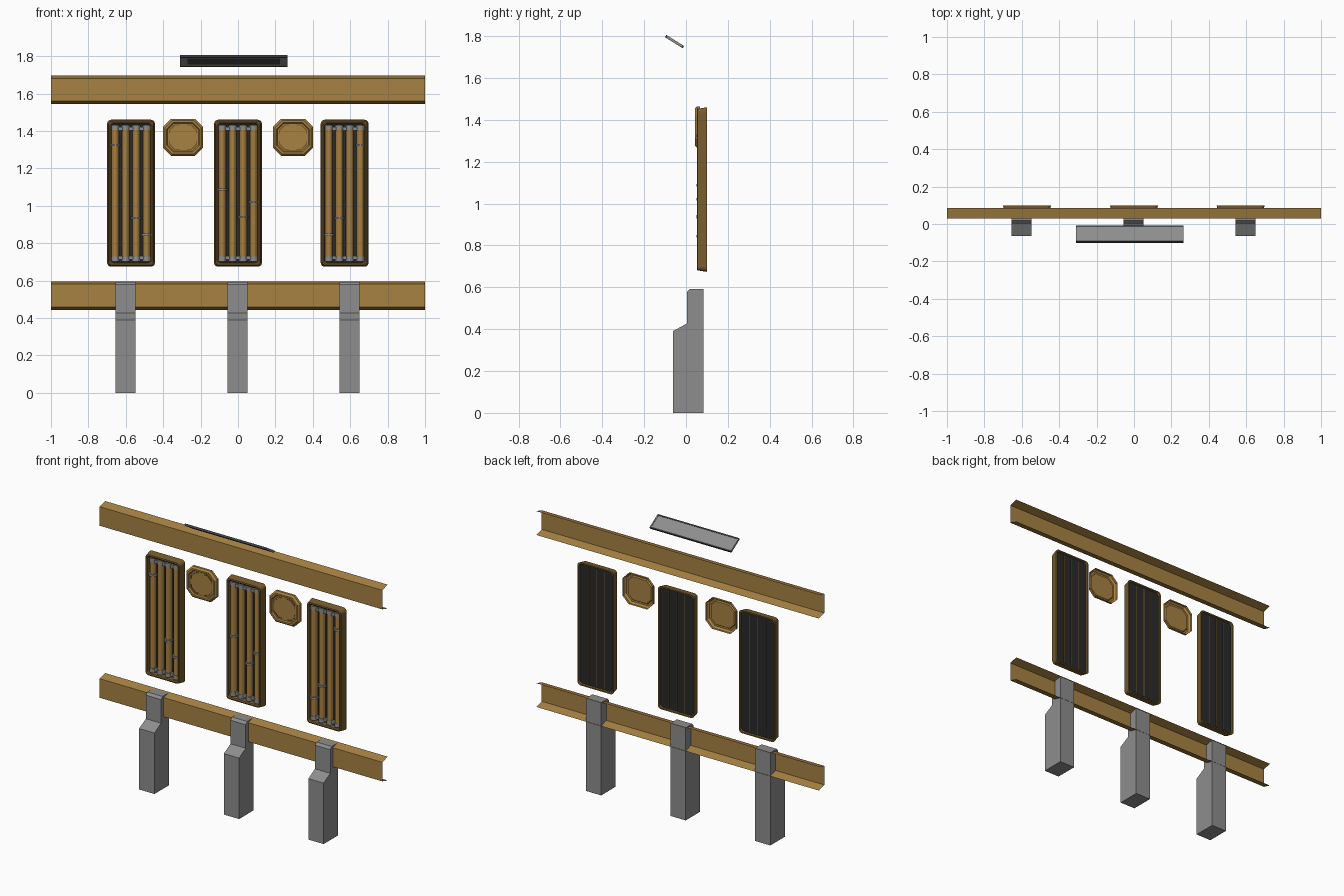
import bpy, bmesh, math
from mathutils import Matrix, Vector

if "Cube" in bpy.data.objects:
    bpy.data.objects.remove(bpy.data.objects["Cube"])


def material(name, r, g, b):
    m = bpy.data.materials.new(name)
    m.diffuse_color = (r, g, b, 1)
    m.use_nodes = True
    m.node_tree.nodes["Principled BSDF"].inputs["Base Color"].default_value = m.diffuse_color
    return m


BRASS = material("brass", 0.39, 0.223, 0.054)
BRONZE = material("dark_bronze", 0.19, 0.108, 0.028)
GREY = material("grey_metal", 0.27, 0.27, 0.27)
BLACK = material("dark_backing", 0.024, 0.022, 0.024)
DARK = material("dark_grey", 0.06, 0.06, 0.06)


def finish(name, bm, mat, normals=True):
    if normals:
        bmesh.ops.recalc_face_normals(bm, faces=bm.faces)
    me = bpy.data.meshes.new(name)
    bm.to_mesh(me)
    bm.free()
    me.materials.append(mat)
    ob = bpy.data.objects.new(name, me)
    bpy.context.collection.objects.link(ob)
    return ob


def extrude_x(name, profile, x0, x1, mat, closed=True):
    """Sweep a (y, z) profile along x."""
    bm = bmesh.new()
    a, b = ([bm.verts.new((x, y, z)) for y, z in profile] for x in (x0, x1))
    n = len(profile)
    for i in range(n if closed else n - 1):
        j = (i + 1) % n
        bm.faces.new((a[i], a[j], b[j], b[i]))
    if closed:
        bm.faces.new(a)
        bm.faces.new(b)
    return finish(name, bm, mat)


def corner_loop(w, h, r, seg):
    """Rectangle of half size w, h with rounded (or cut, seg=1) corners."""
    pts = []
    for k, (sx, sz) in enumerate(((1, 1), (-1, 1), (-1, -1), (1, -1))):
        for i in range(seg + 1):
            t = math.pi / 2 * (k + i / seg)
            pts.append((sx * (w - r) + r * math.cos(t), sz * (h - r) + r * math.sin(t)))
    return pts


def loft(name, rings, cx, cz, seg, mat, cap_last=False):
    """Join rings (w, h, corner, y) facing the front."""
    bm = bmesh.new()
    loops = [[bm.verts.new((cx + x, y, cz + z)) for x, z in corner_loop(w, h, r, seg)]
             for w, h, r, y in rings]
    for a, b in zip(loops, loops[1:]):
        for i in range(len(a)):
            j = (i + 1) % len(a)
            bm.faces.new((a[i], a[j], b[j], b[i]))
    if cap_last:
        bm.faces.new(loops[-1])
    return finish(name, bm, mat)


def box(name, c, s, mat, rot=None):
    bm = bmesh.new()
    m = Matrix.Translation(c) @ (rot or Matrix()) @ Matrix.Diagonal((*s, 1))
    bmesh.ops.create_cube(bm, size=1, matrix=m)
    return finish(name, bm, mat)


def half_pipe(name, x, z0, z1, r, depth, mat, y=0.084):
    """Front half of a vertical tube, standing on the backing plate."""
    pts = [(x + r * math.cos(t), y - depth * math.sin(t))
           for t in (math.pi * i / 8 for i in range(9))]
    bm = bmesh.new()
    a, b = ([bm.verts.new((px, py, z)) for px, py in pts] for z in (z0, z1))
    for i in range(8):
        bm.faces.new((a[i], a[i + 1], b[i + 1], b[i]))
    bm.faces.new(a)
    bm.faces.new(b)
    bm.faces.new((a[0], a[8], b[8], b[0]))
    return finish(name, bm, mat)


# Two splayed sheet rails, open at the back
for name, z in (("lower_rail", 0.52), ("upper_rail", 1.62)):
    extrude_x(name, [(0.085, z + 0.076), (0.03, z + 0.061), (0.03, z - 0.061), (0.085, z - 0.076)],
              -1, 1, BRASS, closed=False)

# Three stepped posts
post = [(-0.063, 0), (-0.063, 0.39), (0.004, 0.427), (0.004, 0.578),
        (0.018, 0.593), (0.083, 0.593), (0.083, 0)]
for x in (-0.601, -0.002, 0.596):
    extrude_x("post", post, x - 0.054, x + 0.054, GREY)

# Three framed panels with vertical pipes
PIPES = (-0.084, -0.028, 0.028, 0.084)
CZ = 1.067
side_joints = ((0, 1.325), (2, 0.935), (3, 0.845))
panels = ((-0.572, 1, side_joints),
          (0.0, 1, ((0, 1.087), (2, 0.94), (3, 1.02))),
          (0.57, -1, side_joints))
for cx, flip, joints in panels:
    loft("panel_frame", [(0.116, 0.382, 0.02, 0.091), (0.119, 0.385, 0.02, 0.1),
                         (0.128, 0.393, 0.022, 0.1), (0.12, 0.386, 0.02, 0.054),
                         (0.114, 0.379, 0.018, 0.052), (0.108, 0.372, 0.015, 0.056),
                         (0.104, 0.369, 0.012, 0.086)], cx, CZ, 4, BRONZE)
    box("panel_backing", (cx, 0.088, CZ), (0.232, 0.006, 0.764), BLACK)
    for dx in (-0.056, 0, 0.056):
        box("backing_rib", (cx + dx, 0.092, CZ), (0.004, 0.004, 0.75), BRONZE)
    for dx in PIPES:
        x = cx + dx
        half_pipe("pipe", x, CZ - 0.365, CZ + 0.365, 0.02, 0.026, BRASS)
        for s in (-1, 1):
            z = CZ + s * 0.352
            half_pipe("pipe_end_cap", x, z - 0.013, z + 0.013, 0.023, 0.029, GREY)
    for i, z in joints:
        half_pipe("pipe_joint", cx + flip * PIPES[i], z - 0.006, z + 0.006, 0.027, 0.034, GREY)
    # Fixing bars across the pipe ends
    for s in (-1, 1):
        box("pipe_bar", (cx, 0.074, CZ + s * 0.345), (0.19, 0.014, 0.02), GREY)

# Two eight-sided dishes with corner brackets
for cx in (-0.294, 0.294):
    cz = 1.366

    def cut_ring(inset, y):
        c = 0.042 - inset * 0.35
        return (0.107 - inset, 0.099 - inset, c, y)

    loft("octagon_dish", [cut_ring(0, 0.068), cut_ring(0, 0.053), cut_ring(0.01, 0.042),
                          cut_ring(0.02, 0.042), cut_ring(0.025, 0.05)],
         cx, cz, 1, BRASS, cap_last=True)
    for sx in (-1, 1):
        for sz in (-1, 1):
            bm = bmesh.new()
            rows = []
            for w, h, c in ((0.076, 0.068, 0.03), (0.07, 0.062, 0.028)):
                rows.append([bm.verts.new((cx + sx * px, 0.047, cz + sz * pz)) for px, pz in
                             ((0.02, h), (w - c, h), (w, h - c), (w, 0.02))])
            faces = [bm.faces.new((rows[0][i], rows[0][i + 1], rows[1][i + 1], rows[1][i]))
                     for i in range(3)]
            ext = bmesh.ops.extrude_face_region(bm, geom=faces)
            bmesh.ops.translate(bm, vec=(0, 0.0028, 0),
                                verts=[v for v in ext["geom"] if isinstance(v, bmesh.types.BMVert)])
            finish("dish_bracket", bm, BRONZE)

# Tilted lamp plate floating above the upper rail
tilt = Matrix.Rotation(math.radians(-32), 4, 'X')
centre = Vector((-0.022, -0.055, 1.774))
L, W, T = 0.575, 0.1, 0.013


def lamp_part(name, x, y, z, sx, sy, sz, mat):
    box(name, centre + tilt @ Vector((x, y, z)), (sx, sy, sz), mat, tilt)


lamp_part("lamp_plate", 0, 0, 0, L - 0.012, W - 0.012, T - 0.005, GREY)
for s in (-1, 1):
    lamp_part("lamp_long_rim", 0, s * (W / 2 - 0.004), 0, L, 0.008, T, DARK)
    lamp_part("lamp_end_rim", s * (L / 2 - 0.004), 0, 0, 0.008, W - 0.016, T, GREY)
lamp_part("lamp_lens", 0, 0, -0.004, L - 0.08, W - 0.05, 0.003, DARK)
